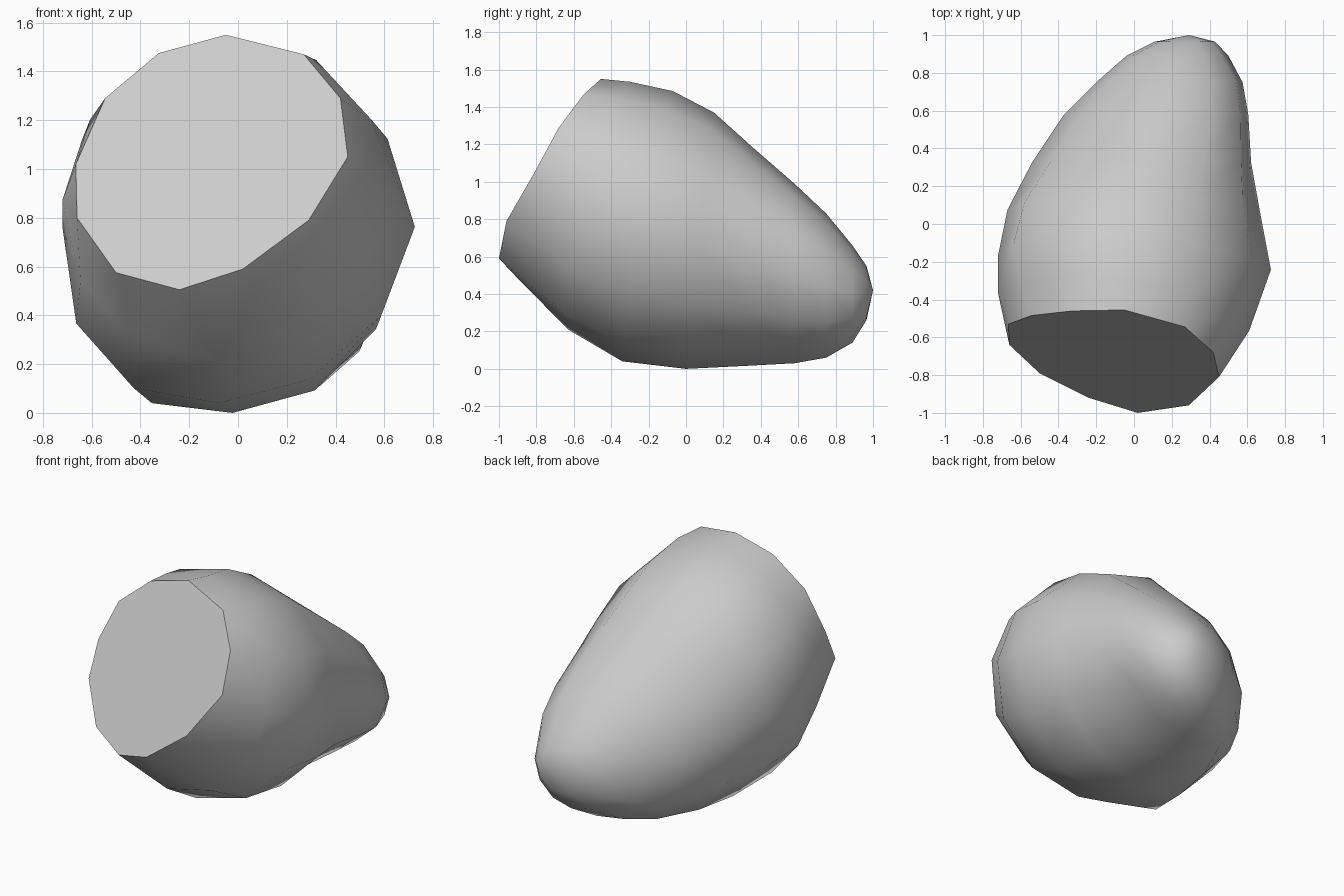
import bpy, bmesh
from math import sin, cos, pi

if "Cube" in bpy.data.objects:
    bpy.data.objects.remove(bpy.data.objects["Cube"])

SIDES = 12

# Flat slanted cut face, clockwise from the top as seen from the front
CUT = [(-0.05, -0.455, 1.55), (0.27, -0.545, 1.47), (0.42, -0.68, 1.29),
       (0.45, -0.81, 1.05), (0.29, -0.96, 0.79), (0.02, -1.0, 0.59),
       (-0.24, -0.92, 0.505), (-0.50, -0.79, 0.575), (-0.66, -0.64, 0.80),
       (-0.665, -0.53, 1.02), (-0.545, -0.485, 1.29), (-0.325, -0.46, 1.475)]

# Sections toward the tip: x left, x right, z bottom, z top, y bottom, y top,
# yaw, sideways shift of top, sideways shift of bottom, lower left fullness
SECTIONS = [(-0.72, 0.61, 0.21, 1.535, -0.63, -0.30, 0.15, 0.05, -0.03, 0.0),
            (-0.72, 0.725, 0.04, 1.485, -0.34, -0.07, 0.05, -0.03, -0.08, 0.08),
            (-0.67, 0.665, 0.0, 1.37, 0.0, 0.15, 0.0, 0.0, -0.02, 0.12),
            (-0.54, 0.62, 0.015, 1.19, 0.30, 0.35, 0.0, 0.05, -0.07, 0.1),
            (-0.37, 0.605, 0.03, 0.99, 0.58, 0.58, 0.0, 0.05, -0.07, 0.08),
            (-0.20, 0.575, 0.06, 0.83, 0.75, 0.75, 0.0, 0.03, -0.05, 0.05),
            (-0.04, 0.50, 0.14, 0.66, 0.89, 0.89, 0.0, 0.0, 0.0, 0.0),
            (0.11, 0.43, 0.26, 0.55, 0.965, 0.965, 0.0, 0.0, 0.0, 0.0)]
TIP = (0.29, 1.0, 0.42)


def section_points(xl, xr, zb, zt, yb, yt, yaw, top_shift, bottom_shift, full):
    points = []
    for i in range(SIDES):
        s, c = sin(2 * pi * i / SIDES), cos(2 * pi * i / SIDES)
        dx = (xr - xl) / 2 * s
        shift = abs(c) * (top_shift if c > 0 else bottom_shift)
        drop = full * s * c if s < 0 and c < 0 else 0
        points.append(((xl + xr) / 2 + dx + shift,
                       (yb + yt) / 2 + (yt - yb) / 2 * c - yaw * dx,
                       (zb + zt) / 2 + (zt - zb) / 2 * c - drop))
    return points


# Loft the body from the cut face to the rounded tip
bm = bmesh.new()
rings = [[bm.verts.new(p) for p in ring]
         for ring in [CUT] + [section_points(*s) for s in SECTIONS]]
bm.faces.new(rings[0])
for a, b in zip(rings, rings[1:]):
    for i in range(SIDES):
        j = (i + 1) % SIDES
        bm.faces.new((a[i], a[j], b[j], b[i]))
tip = bm.verts.new(TIP)
for i in range(SIDES):
    bm.faces.new((rings[-1][i], rings[-1][(i + 1) % SIDES], tip))
bmesh.ops.recalc_face_normals(bm, faces=bm.faces)

mesh = bpy.data.meshes.new("cut_boulder")
bm.to_mesh(mesh)
bm.free()
body = bpy.data.objects.new("cut_boulder", mesh)
bpy.context.collection.objects.link(body)

# Smooth sides, crisp edge around the cut
bpy.context.view_layer.objects.active = body
body.select_set(True)
bpy.ops.object.shade_smooth_by_angle(angle=0.85)
